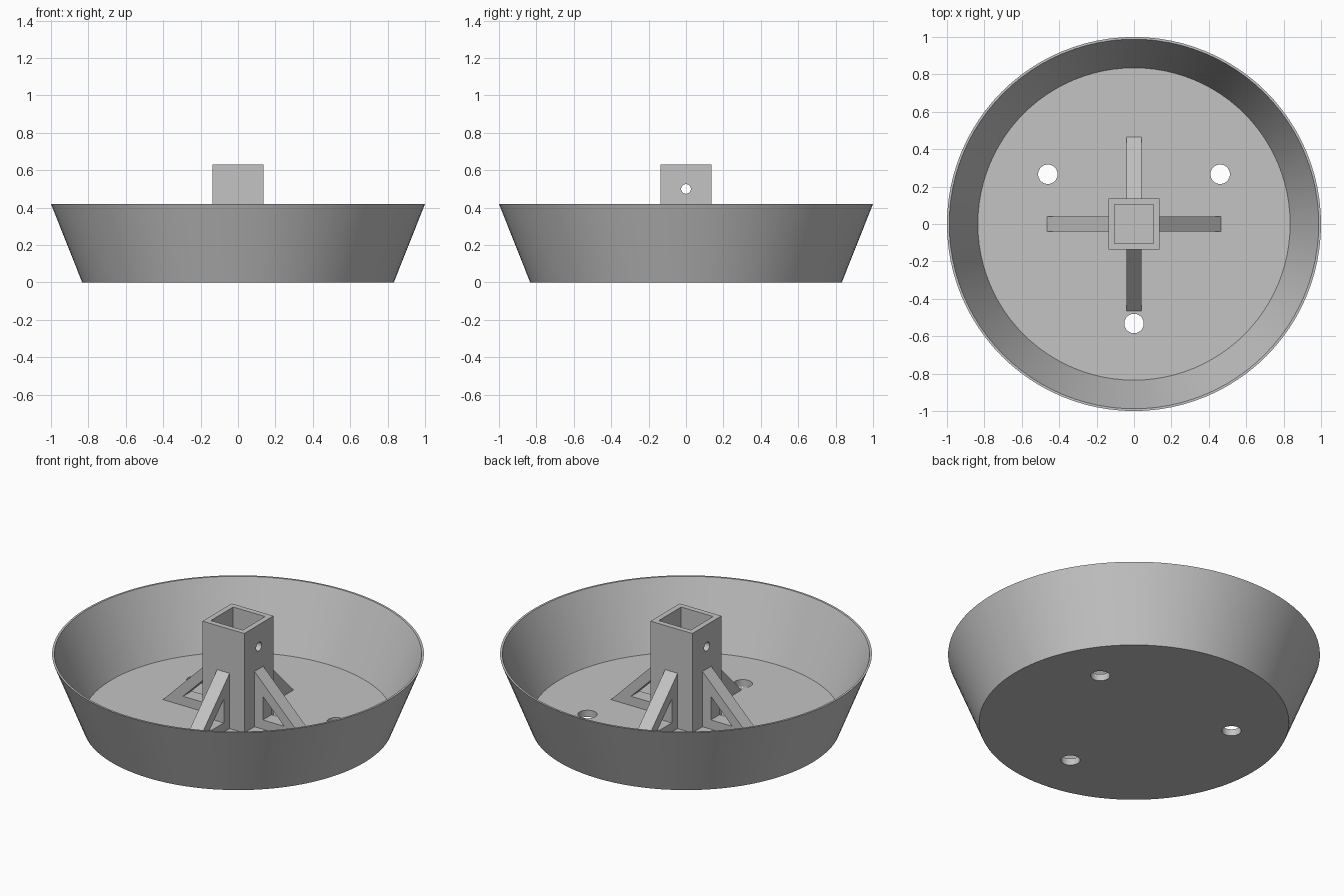
import bpy, bmesh, math
from mathutils import Matrix, Vector

if "Cube" in bpy.data.objects:
    bpy.data.objects.remove(bpy.data.objects["Cube"], do_unlink=True)

grey = bpy.data.materials.new("plain grey")
grey.use_nodes = True
grey.diffuse_color = (0.55, 0.55, 0.55, 1)
grey.node_tree.nodes["Principled BSDF"].inputs["Base Color"].default_value = grey.diffuse_color

FLOOR, RIM, TOP = 0.04, 0.42, 0.63
TUBE, BORE = 0.137, 0.105


def add_object(name, bm):
    bmesh.ops.recalc_face_normals(bm, faces=bm.faces)
    mesh = bpy.data.meshes.new(name)
    bm.to_mesh(mesh)
    bm.free()
    mesh.materials.append(grey)
    obj = bpy.data.objects.new(name, mesh)
    bpy.context.collection.objects.link(obj)
    return obj


def frustum(name, r_low, r_high, z_low, z_high, sides=96, x=0, y=0):
    bm = bmesh.new()
    place = Matrix.Translation((x, y, (z_low + z_high) / 2))
    bmesh.ops.create_cone(bm, cap_ends=True, segments=sides, radius1=r_low,
                          radius2=r_high, depth=z_high - z_low, matrix=place)
    return add_object(name, bm)


def box(name, half, z_low, z_high):
    bm = bmesh.new()
    place = Matrix.Translation((0, 0, (z_low + z_high) / 2))
    size = Matrix.Diagonal((2 * half, 2 * half, z_high - z_low, 1))
    bmesh.ops.create_cube(bm, size=1, matrix=place @ size)
    return add_object(name, bm)


def prism(name, outline, half_width):
    # Outline in the x-z plane, extruded across y
    bm = bmesh.new()
    face = bm.faces.new([bm.verts.new((x, -half_width, z)) for x, z in outline])
    new = bmesh.ops.extrude_face_region(bm, geom=[face])["geom"]
    verts = [v for v in new if isinstance(v, bmesh.types.BMVert)]
    bmesh.ops.translate(bm, verts=verts, vec=Vector((0, 2 * half_width, 0)))
    return add_object(name, bm)


def activate(obj):
    bpy.ops.object.select_all(action="DESELECT")
    obj.select_set(True)
    bpy.context.view_layer.objects.active = obj


def cut(obj, cutter):
    cutter.hide_render = True
    mod = obj.modifiers.new("cut", "BOOLEAN")
    mod.operation, mod.solver, mod.object = "DIFFERENCE", "EXACT", cutter
    activate(obj)
    bpy.ops.object.modifier_apply(modifier=mod.name)
    bpy.data.objects.remove(cutter, do_unlink=True)


def smooth(obj):
    activate(obj)
    bpy.ops.object.shade_smooth_by_angle(angle=math.radians(30))


# Flared dish with a thin wall and three drain holes
dish = frustum("dish", 0.833, 1.0, 0, RIM)
cut(dish, frustum("dish_cutter", 0.835, 1.028, FLOOR, RIM + 0.1))
for angle in (-90, 30, 150):
    a = math.radians(angle)
    cut(dish, frustum("drain_cutter", 0.052, 0.052, -0.1, 0.1, 32,
                      0.532 * math.cos(a), 0.532 * math.sin(a)))
smooth(dish)

# Square socket with a cross pin hole
socket = box("socket", TUBE, FLOOR, TOP)
cut(socket, box("bore_cutter", BORE, FLOOR - 0.1, TOP + 0.1))
pin = frustum("pin_cutter", 0.026, 0.026, -0.3, 0.3, 32)
pin.data.transform(Matrix.Translation((0, 0, 0.5)) @ Matrix.Rotation(math.pi / 2, 4, "Y"))
cut(socket, pin)
smooth(socket)

# Four open triangular braces around the socket
REACH, BAR = 0.465, 0.055
rise = REACH - TUBE
inner = rise - BAR * (2 + math.sqrt(2))
for i, side in enumerate(("left", "back", "right", "front")):
    brace = prism(side + "_brace", [(TUBE, FLOOR), (REACH, FLOOR), (TUBE, FLOOR + rise)], 0.041)
    x, z = TUBE + BAR, FLOOR + BAR
    cut(brace, prism("window_cutter", [(x, z), (x + inner, z), (x, z + inner)], 0.1))
    brace.data.transform(Matrix.Rotation(i * math.pi / 2, 4, "Z"))
